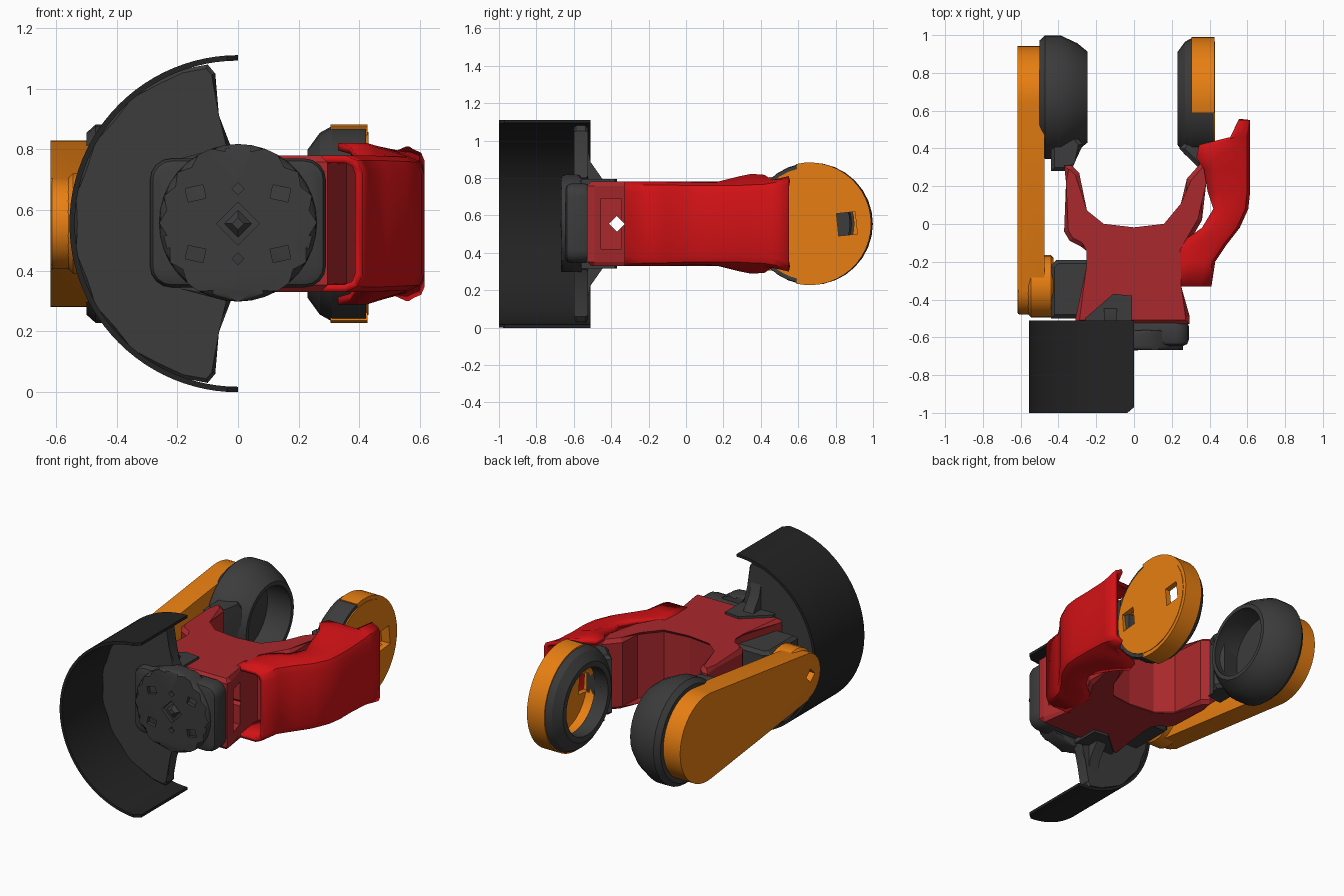
import bpy, bmesh
from math import sin, cos, pi, radians
from mathutils import Vector, Matrix

if "Cube" in bpy.data.objects:
    bpy.data.objects.remove(bpy.data.objects["Cube"])

ZC = 0.555  # shared mid height of every part


def material(name, rgb):
    m = bpy.data.materials.new(name)
    m.diffuse_color = (*rgb, 1)
    m.use_nodes = True
    m.node_tree.nodes["Principled BSDF"].inputs["Base Color"].default_value = m.diffuse_color
    return m


BLACK = material("black", (0.017, 0.017, 0.017))
DARK = material("dark_grey", (0.045, 0.045, 0.045))
RED = material("bright_red", (0.65, 0.006, 0.008))
DULL = material("dull_red", (0.40, 0.022, 0.026))
ORANGE = material("orange", (0.80, 0.21, 0.006))


def finish(name, bm, mat, smooth=25):
    bmesh.ops.recalc_face_normals(bm, faces=bm.faces)
    me = bpy.data.meshes.new(name)
    bm.to_mesh(me)
    bm.free()
    me.materials.append(mat)
    ob = bpy.data.objects.new(name, me)
    bpy.context.collection.objects.link(ob)
    bpy.ops.object.select_all(action='DESELECT')
    ob.select_set(True)
    bpy.context.view_layer.objects.active = ob
    if smooth:
        bpy.ops.object.shade_smooth_by_angle(angle=radians(smooth))
    return ob


def apply(ob, mod):
    bpy.context.view_layer.objects.active = ob
    bpy.ops.object.modifier_apply(modifier=mod.name)


def prism(name, pts, axis, a, b, mat, bevel=0, seg=1, smooth=25):
    """Extrude a 2D outline along an axis from a to b."""
    place = {'x': lambda p, t: (t, p[0], p[1]),
             'y': lambda p, t: (p[0], t, p[1]),
             'z': lambda p, t: (p[0], p[1], t)}[axis]
    bm = bmesh.new()
    lo = [bm.verts.new(place(p, a)) for p in pts]
    hi = [bm.verts.new(place(p, b)) for p in pts]
    caps = [bm.faces.new(lo), bm.faces.new(hi)]
    n = len(pts)
    for i in range(n):
        j = (i + 1) % n
        bm.faces.new((lo[i], lo[j], hi[j], hi[i]))
    if bevel:
        edges = list({e for f in caps for e in f.edges})
        bmesh.ops.bevel(bm, geom=edges, offset=bevel, segments=seg,
                        profile=0.5, affect='EDGES', clamp_overlap=True)
    return finish(name, bm, mat, smooth)


def lathe_x(name, profile, yc, mat, n=32):
    """Spin a closed (x, radius) outline about a sideways axle."""
    bm = bmesh.new()
    vs = [bm.verts.new((x, yc, ZC + r)) for x, r in profile]
    es = [bm.edges.new((vs[i], vs[(i + 1) % len(vs)])) for i in range(len(vs))]
    bmesh.ops.spin(bm, geom=vs + es, cent=(0, yc, ZC), axis=(1, 0, 0),
                   angle=2 * pi, steps=n, use_merge=True)
    bmesh.ops.remove_doubles(bm, verts=bm.verts, dist=1e-4)
    return finish(name, bm, mat)


def arc(cx, cy, r, a0, a1, n):
    return [(cx + r * cos(radians(a0 + (a1 - a0) * i / n)),
             cy + r * sin(radians(a0 + (a1 - a0) * i / n))) for i in range(n + 1)]


def rounded(x0, x1, z0, z1, r, n=4):
    return (arc(x1 - r, z1 - r, r, 0, 90, n) + arc(x0 + r, z1 - r, r, 90, 180, n)
            + arc(x0 + r, z0 + r, r, 180, 270, n) + arc(x1 - r, z0 + r, r, 270, 360, n))


def cut(ob, loc, size, rot=0, axis='Y'):
    """Subtract a temporary box."""
    bpy.ops.mesh.primitive_cube_add(size=1)
    c = bpy.context.object
    c.matrix_world = (Matrix.Translation(loc) @ Matrix.Rotation(radians(rot), 4, axis)
                      @ Matrix.Diagonal((*size, 1)))
    bpy.context.view_layer.update()
    m = ob.modifiers.new("cut", 'BOOLEAN')
    m.operation, m.object, m.solver = 'DIFFERENCE', c, 'EXACT'
    apply(ob, m)
    bpy.data.objects.remove(c)


# Half-round front shield with softened front corners
bm = bmesh.new()
rings = []
for i in range(49):
    a = radians(90 + 180 * i / 48)
    front = -0.97 if i in (0, 48) else -1.0
    rings.append([bm.verts.new((r * cos(a), y, ZC + r * sin(a)))
                  for r, y in ((0.556, front), (0.556, -0.51), (0.538, -0.51), (0.538, front))])
for p, q in zip(rings, rings[1:]):
    for k in range(4):
        bm.faces.new((p[k], p[(k + 1) % 4], q[(k + 1) % 4], q[k]))
bm.faces.new(rings[0])
bm.faces.new(rings[-1])
finish("shield", bm, BLACK)

# Web plate holding the shield
half = [(-0.20, 0.78), (-0.02, 0.80), (-0.075, 0.91), (-0.075, 1.05), (-0.10, 1.08)]
web = half + arc(0, ZC, 0.542, 110, 250, 14) + [(x, 2 * ZC - z) for x, z in reversed(half)]
prism("shield_web", web, 'y', -0.60, -0.525, DARK, 0.012)

# Brackets clamping the web onto the body, top and bottom
bracket = [(-0.01, -0.56), (-0.01, -0.38), (-0.11, -0.37), (-0.26, -0.5), (-0.26, -0.56)]
for s, label in ((1, "upper"), (-1, "lower")):
    prism(label + "_bracket", bracket, 'z', ZC + s * 0.19, ZC + s * 0.24, DARK)
    prism(label + "_gusset", [(-0.54, ZC + s * 0.23), (-0.44, ZC + s * 0.23), (-0.51, ZC + s * 0.33),
                              (-0.54, ZC + s * 0.46)], 'x', -0.16, -0.09, DARK)

# Forked body
outline = [(0.295, -0.53), (0.295, -0.49), (0.25, -0.33), (0.22, -0.12), (0.29, -0.10),
           (0.36, 0.02), (0.36, 0.22), (0.42, 0.29), (0.36, 0.33), (0.28, 0.24), (0.27, 0.10),
           (0.17, -0.02), (0.0, -0.04), (-0.17, -0.02), (-0.27, 0.06), (-0.29, 0.27), (-0.33, 0.31),
           (-0.37, 0.31), (-0.36, 0.22), (-0.37, -0.04), (-0.34, -0.09), (-0.28, -0.12),
           (-0.23, -0.12), (-0.23, -0.23), (-0.31, -0.50), (-0.31, -0.53)]
body = prism("forked_body", outline, 'z', 0.33, 0.78, DULL, 0.022, smooth=0)
cut(body, (0.27, -0.40, ZC), (0.22, 0.11, 0.27))

# Front hub: rounded block and round face
prism("hub_block", rounded(-0.29, 0.29, 0.345, 0.77, 0.07), 'y', -0.645, -0.51, DARK, 0.03, 2)
hub = prism("hub_face", arc(0.0, ZC + 0.003, 0.26, 0, 350, 35), 'y', -0.668, -0.56, DARK, 0.022, 3)
for sx in (-1, 1):
    for sz in (-1, 1):
        cut(hub, (sx * 0.14, -0.66, ZC + sz * 0.10), (0.06, 0.06, 0.045), 12 * sx * sz)
    cut(hub, (0, -0.66, ZC + sx * 0.115), (0.028, 0.08, 0.028), 45)
cut(hub, (0, -0.66, ZC), (0.10, 0.06, 0.10), 45)
bpy.ops.mesh.primitive_cone_add(vertices=4, radius1=0.06, radius2=0.02, depth=0.04,
                                location=(0, -0.65, ZC), rotation=(pi / 2, 0, 0))
boss = bpy.context.object
boss.name = "hub_diamond"
boss.data.materials.append(DARK)

# Left side arm, its pivot boss and the link to the body
T = 97.2
arm = prism("side_arm", arc(0.667, ZC, 0.275, -T, T, 24) + arc(-0.33, ZC, 0.15, T, 360 - T, 14),
            'x', -0.618, -0.475, ORANGE, 0.015, 2)
pivot = prism("arm_pivot", arc(-0.33, ZC, 0.165, 0, 345, 23), 'x', -0.56, -0.425, ORANGE, 0.015)
link = prism("arm_link", [(-0.44, -0.50), (-0.20, -0.50), (-0.20, -0.19), (-0.41, -0.19), (-0.44, -0.22)],
             'z', ZC - 0.16, ZC + 0.16, DARK, 0.02)
for ob in (arm, pivot, link, body):  # sight hole running through the pivot
    cut(ob, (-0.2, -0.37, ZC), (1.0, 0.06, 0.06), 45, 'X')

# Left cup
lathe_x("left_cup", [(-0.50, 0), (-0.50, 0.30), (-0.47, 0.327), (-0.39, 0.327), (-0.30, 0.285),
                     (-0.245, 0.24), (-0.245, 0.215), (-0.29, 0.225), (-0.42, 0.225), (-0.42, 0)],
        0.672, DARK)
prism("left_cup_mount", [(-0.44, 0.28), (-0.33, 0.28), (-0.335, 0.33), (-0.27, 0.42),
                         (-0.31, 0.47), (-0.44, 0.45)], 'z', ZC - 0.19, ZC + 0.19, DARK, 0.02)

# Right ring with its capped outer disc and rear band
lathe_x("right_ring", [(0.23, 0.21), (0.23, 0.245), (0.27, 0.30), (0.31, 0.322), (0.422, 0.322),
                       (0.422, 0.30), (0.34, 0.29), (0.33, 0.22)], 0.665, DARK)
disc = lathe_x("right_disc", [(0.43, 0), (0.43, 0.302), (0.32, 0.302), (0.32, 0.24),
                              (0.395, 0.23), (0.395, 0)], 0.665, ORANGE)
for y in (0.86, 0.46):
    cut(disc, (0.41, y, ZC), (0.08, 0.10, 0.12), 6, 'X')
prism("right_band", arc(0.662, ZC, 0.328, -103, 103, 26) + arc(0.662, ZC, 0.30, 103, -103, 26),
      'x', 0.305, 0.427, ORANGE)
prism("right_ring_mount", [(0.24, 0.40), (0.34, 0.30), (0.41, 0.30), (0.425, 0.38), (0.40, 0.43),
                           (0.29, 0.45)], 'z', ZC - 0.19, ZC + 0.19, DARK, 0.02)

# Right armour panel: open channel sections (y, inner x, outer x, inner half height, outer half height)
sections = [(-0.33, 0.22, 0.41, 0.225, 0.225), (-0.20, 0.22, 0.43, 0.225, 0.225),
            (-0.11, 0.23, 0.49, 0.225, 0.225), (-0.02, 0.36, 0.56, 0.222, 0.222),
            (0.08, 0.42, 0.605, 0.22, 0.22), (0.17, 0.39, 0.615, 0.225, 0.222),
            (0.29, 0.37, 0.615, 0.255, 0.222), (0.35, 0.33, 0.615, 0.267, 0.225),
            (0.42, 0.345, 0.615, 0.262, 0.228), (0.46, 0.51, 0.615, 0.235, 0.235),
            (0.55, 0.555, 0.615, 0.255, 0.245)]
bm = bmesh.new()
rows = []
for y, xi, xo, hi, ho in sections:
    r = min(0.055, (xo - xi) * 0.6)
    top = [(xi, hi), (xi + (xo - r - xi) * 0.4, hi), (xo - r, ho),
           (xo - 0.3 * r, ho - 0.3 * r), (xo, ho - r)]
    pts = top + [(x, -h) for x, h in reversed(top)]
    rows.append([bm.verts.new((x, y, ZC + h)) for x, h in pts])
for p, q in zip(rows, rows[1:]):
    for k in range(len(p) - 1):
        bm.faces.new((p[k], q[k], q[k + 1], p[k + 1]))
armour = finish("armour_panel", bm, RED, 30)
out = armour.data.polygons[4].normal.x
sol = armour.modifiers.new("thickness", 'SOLIDIFY')
sol.thickness = 0.025
sol.offset = -1 if out > 0 else 1
apply(armour, sol)
